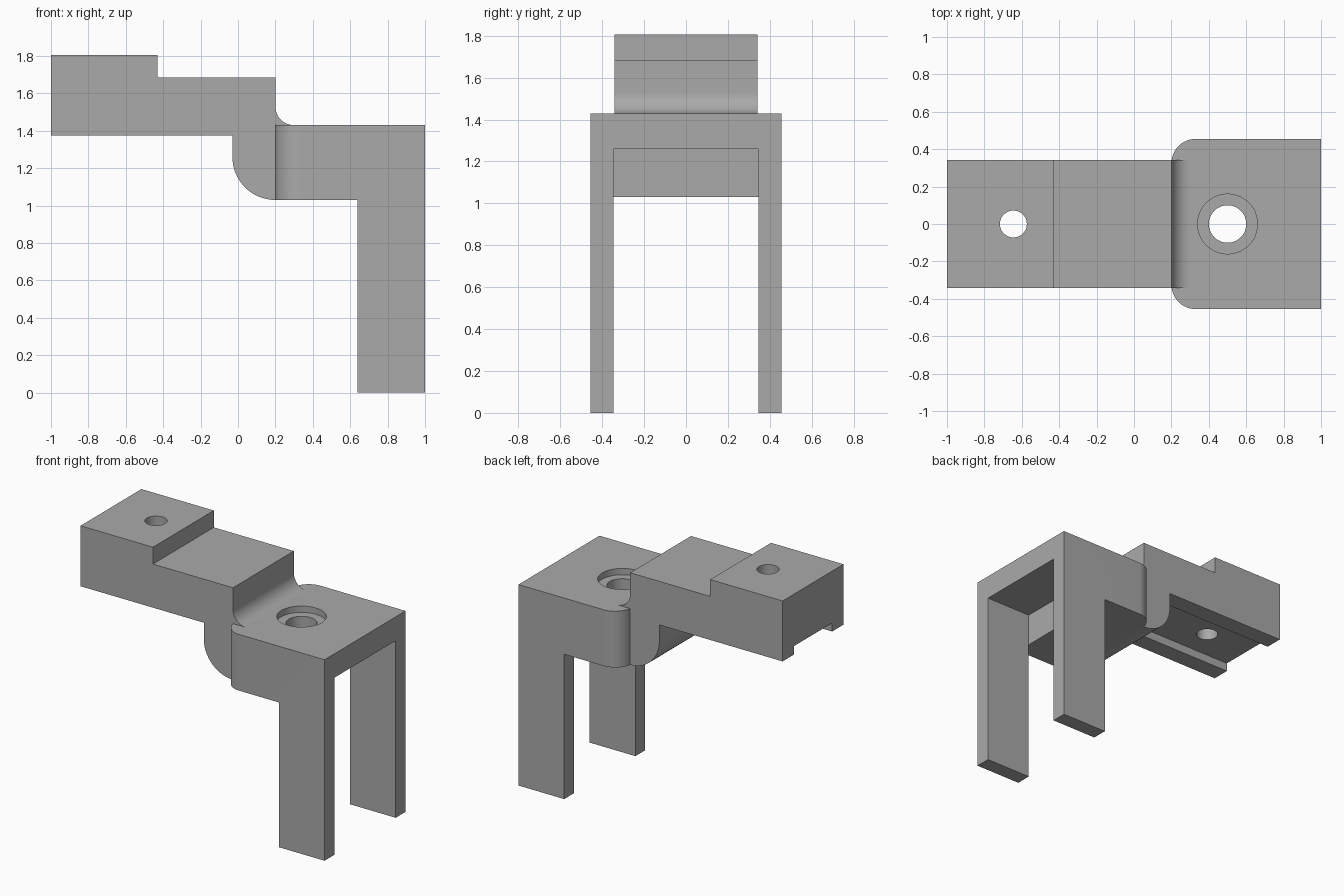
import bpy
import bmesh
from math import sin, cos, pi, radians
from mathutils import Vector

default = bpy.data.objects.get("Cube")
if default:
    bpy.data.objects.remove(default, do_unlink=True)

grey = bpy.data.materials.new("plain grey")
grey.use_nodes = True
grey.diffuse_color = (0.4, 0.4, 0.4, 1)
grey.node_tree.nodes["Principled BSDF"].inputs["Base Color"].default_value = (0.4, 0.4, 0.4, 1)


def arc(cx, cz, r, start, end, steps=16):
    """Points along a circular arc, angles in degrees."""
    angles = [radians(start + (end - start) * i / steps) for i in range(steps + 1)]
    return [(cx + r * cos(a), cz + r * sin(a)) for a in angles]


def prism(name, outline, low, high, axis="z"):
    """Extrude an outline: an xy outline along z, or an xz outline along y."""
    bm = bmesh.new()
    place = (lambda u, v: (u, v, low)) if axis == "z" else (lambda u, v: (u, low, v))
    face = bm.faces.new([bm.verts.new(place(u, v)) for u, v in outline])
    moved = bmesh.ops.extrude_face_region(bm, geom=[face])["geom"]
    shift = Vector((0, 0, high - low) if axis == "z" else (0, high - low, 0))
    bmesh.ops.translate(bm, vec=shift, verts=[g for g in moved if isinstance(g, bmesh.types.BMVert)])
    bmesh.ops.recalc_face_normals(bm, faces=bm.faces)
    mesh = bpy.data.meshes.new(name)
    bm.to_mesh(mesh)
    bm.free()
    mesh.materials.append(grey)
    obj = bpy.data.objects.new(name, mesh)
    bpy.context.collection.objects.link(obj)
    return obj


def box(name, x0, x1, y, z0, z1):
    """Box symmetric about y = 0."""
    return prism(name, [(x0, -y), (x1, -y), (x1, y), (x0, y)], z0, z1)


def cylinder(name, x, r, z0, z1):
    return prism(name, arc(x, 0, r, 0, 360, 48)[:-1], z0, z1)


def combine(target, tool, operation):
    """Apply a boolean and discard the tool."""
    mod = target.modifiers.new(operation, "BOOLEAN")
    mod.operation, mod.object, mod.solver = operation, tool, "EXACT"
    bpy.context.view_layer.objects.active = target
    bpy.ops.object.modifier_apply(modifier=mod.name)
    bpy.data.objects.remove(tool, do_unlink=True)


# Fork: rounded block, with the space between and behind the legs removed
plan = [(1, -0.455), (1, 0.455)] + arc(0.33, 0.325, 0.13, 90, 180) + arc(0.33, -0.325, 0.13, 180, 270)
bracket = prism("stepped_bracket", plan, 0, 1.43)
combine(bracket, box("under_block_cutter", 0, 0.64, 0.6, -0.1, 1.03), "DIFFERENCE")
combine(bracket, box("leg_gap_cutter", 0.6, 1.1, 0.345, -0.1, 1.26), "DIFFERENCE")
# the leg gap reaches only to the back edge of the legs
combine(bracket, box("block_filler", 0.55, 0.64, 0.4, 1.03, 1.35), "UNION")

# Stepped arm with a concave upper fillet and a rounded lower heel
profile = [(-1, 1.375), (-1, 1.805), (-0.43, 1.805), (-0.43, 1.685), (0.2, 1.685)]
profile += arc(0.3, 1.53, 0.1, 180, 270)
profile += [(0.36, 1.43), (0.36, 1.03)]
profile += arc(0.2, 1.26, 0.23, 270, 180) + [(-0.03, 1.375)]
arm = prism("arm", profile, -0.342, 0.342, "y")
combine(arm, box("channel_cutter", -1.1, -0.03, 0.215, 1.3, 1.435), "DIFFERENCE")
combine(bracket, arm, "UNION")

# Screw holes and counterbore
combine(bracket, cylinder("arm_hole_cutter", -0.645, 0.072, 1.2, 2), "DIFFERENCE")
combine(bracket, cylinder("fork_hole_cutter", 0.5, 0.1, 0.9, 1.6), "DIFFERENCE")
combine(bracket, cylinder("counterbore_cutter", 0.5, 0.16, 1.385, 1.6), "DIFFERENCE")

bpy.ops.object.select_all(action="DESELECT")
bracket.select_set(True)
bpy.context.view_layer.objects.active = bracket
bpy.ops.object.shade_smooth_by_angle(angle=radians(30))
